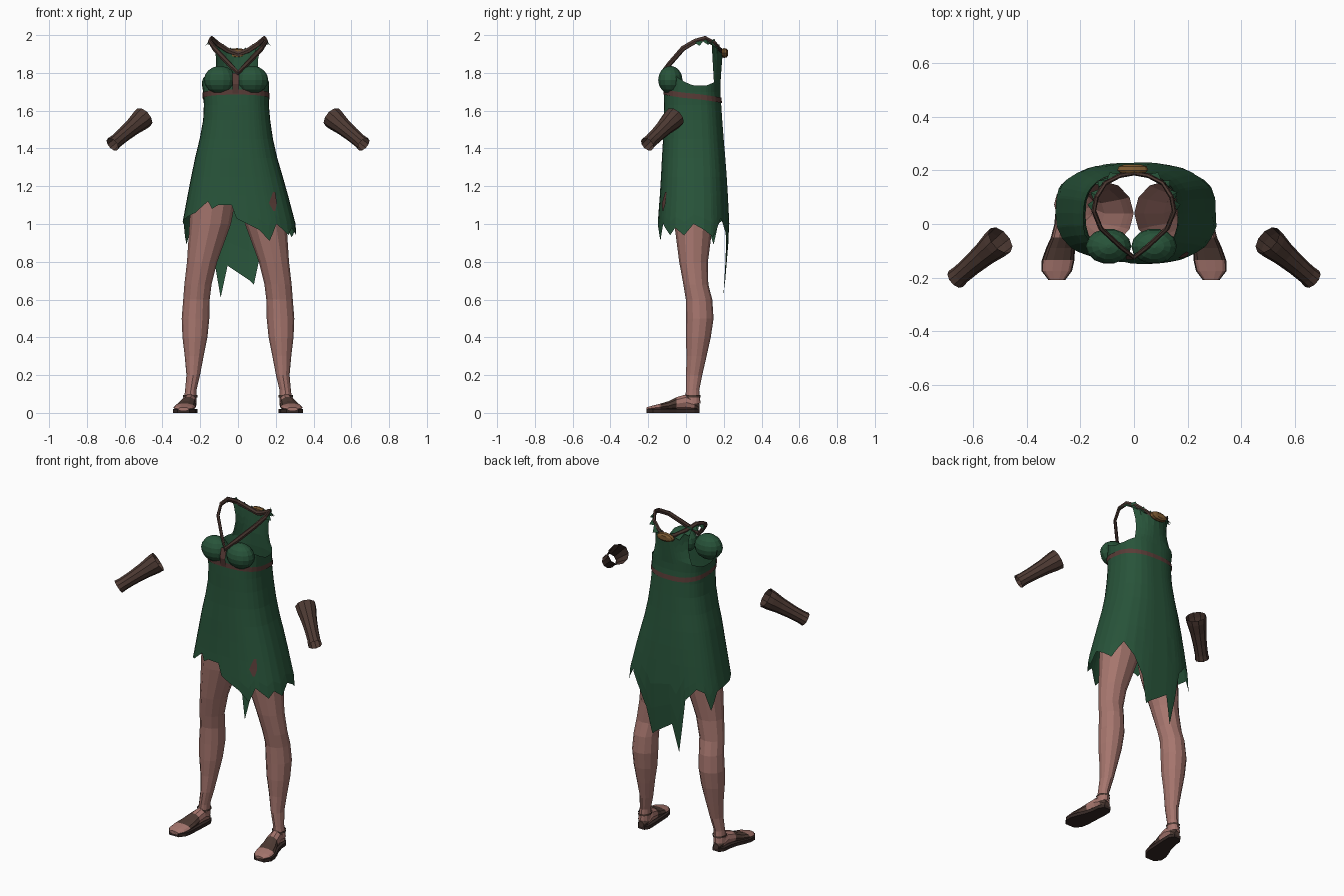
import bpy, bmesh, math
from mathutils import Vector

if "Cube" in bpy.data.objects:
    bpy.data.objects.remove(bpy.data.objects["Cube"])

def material(name, rgb):
    m = bpy.data.materials.new(name)
    m.diffuse_color = (*rgb, 1)
    m.use_nodes = True
    m.node_tree.nodes["Principled BSDF"].inputs["Base Color"].default_value = m.diffuse_color
    return m

GREEN = material("forest green cloth", (.021, .088, .042))
SKIN = material("rosy skin", (.38, .18, .155))
LEATHER = material("dark leather", (.075, .042, .033))
TRIM = material("red brown trim", (.10, .045, .038))
SOLE = material("dark sole", (.035, .021, .018))
BRONZE = material("bronze", (.20, .10, .03))

def lerp_table(table, t):
    """Linear lookup in rows of (key, values...) with rising keys."""
    if t <= table[0][0]:
        return table[0][1:]
    for p, q in zip(table, table[1:]):
        if t <= q[0]:
            f = (t - p[0]) / (q[0] - p[0])
            return tuple(a + (b - a) * f for a, b in zip(p[1:], q[1:]))
    return table[-1][1:]

def loft(name, rings, mats, closed=True, cap=False, rule=None):
    """Skin a list of equal-length point rows."""
    bm = bmesh.new()
    rows = [[bm.verts.new(p) for p in r] for r in rings]
    n = len(rows[0])
    for a, b in zip(rows, rows[1:]):
        for i in range(n if closed else n - 1):
            j = (i + 1) % n
            bm.faces.new((a[i], a[j], b[j], b[i]))
    if cap:
        bm.faces.new(rows[0])
        bm.faces.new(rows[-1])
    bmesh.ops.recalc_face_normals(bm, faces=bm.faces[:])
    if rule:
        for f in bm.faces:
            f.material_index = rule(f.calc_center_median())
    me = bpy.data.meshes.new(name)
    bm.to_mesh(me)
    bm.free()
    for m in mats:
        me.materials.append(m)
    ob = bpy.data.objects.new(name, me)
    bpy.context.collection.objects.link(ob)
    return ob

def tube(name, path, radii, mat, sides=10, flat=1.0, loop=False):
    """Tube along a path; flat squeezes the sideways radius."""
    pts = [Vector(p) for p in path]
    n, rings = len(pts), []
    for i, p in enumerate(pts):
        if loop:
            d = pts[(i + 1) % n] - pts[i - 1]
        else:
            d = pts[min(i + 1, n - 1)] - pts[max(i - 1, 0)]
        side = d.cross(Vector((0, 0, 1))).normalized()
        up = side.cross(d).normalized()
        r = radii[i % len(radii)]
        rings.append([p + side * r * flat * math.cos(k * math.tau / sides)
                      + up * r * math.sin(k * math.tau / sides) for k in range(sides)])
    if loop:
        rings.append(rings[0])
    return loft(name, rings, [mat])

# Dress body: z, centre x, half width, front y, back y
BODY = [(.6, .005, .31, -.15, .20), (.9, .005, .31, -.15, .225), (1.0, .005, .30, -.15, .23),
        (1.2, -.003, .255, -.135, .22), (1.4, -.012, .205, -.125, .205),
        (1.5, -.006, .183, -.118, .195), (1.6, -.008, .172, -.118, .19),
        (1.68, -.01, .172, -.115, .182), (1.78, -.015, .182, -.115, .182),
        (1.85, -.01, .15, -.10, .18)]
# Ragged hem and neckline heights by angle (90 = back, 270 = front)
HEM = [(0, 1.0), (12, .97), (28, .93), (45, 1.03), (62, .95), (74, .84), (80, .68), (97, .78),
       (103, .61), (109, .80), (114, .95), (130, 1.02), (142, 1.0), (150, .89), (165, 1.0),
       (190, 1.02), (222, 1.06), (240, 1.12), (246, 1.08), (253, 1.10), (266, 1.10),
       (269, 1.03), (275, 1.0), (285, .97), (296, .91), (306, 1.0), (325, .94), (335, .98),
       (350, .94), (360, 1.0)]
TOP = [(0, 1.735), (20, 1.73), (45, 1.75), (90, 1.78), (135, 1.75), (160, 1.73), (180, 1.735),
       (205, 1.775), (225, 1.80), (240, 1.83), (255, 1.82), (270, 1.78), (285, 1.82),
       (300, 1.83), (315, 1.80), (335, 1.775), (360, 1.735)]

def dress_point(deg, z, off=0.0):
    cx, rx, yf, yb = lerp_table(BODY, z)
    c, s = math.cos(math.radians(deg)), math.sin(math.radians(deg))
    c = math.copysign(abs(c) ** .78, c)
    s = math.copysign(abs(s) ** .78, s)
    return Vector((cx + (rx + off) * c, (yf + yb) / 2 + ((yb - yf) / 2 + off) * s, z))

angles = sorted(set(range(0, 360, 12)) | {h[0] for h in HEM if h[0] < 360})
rows = []
for t in (1, .66, .33):
    rows.append([dress_point(a, 1.15 + (lerp_table(HEM, a)[0] - 1.15) * t) for a in angles])
for z in (1.15, 1.25, 1.35, 1.45, 1.55, 1.63, 1.70):
    rows.append([dress_point(a, z) for a in angles])
rows.append([dress_point(a, lerp_table(TOP, a)[0]) for a in angles])
loft("dress", rows, [GREEN])

# Bust cups
for side, cx in (("left", -.095), ("right", .075)):
    rings = []
    for i in range(9):
        v = math.pi * (.03 + .94 * i / 8)
        rings.append([(cx + .085 * math.sin(v) * math.cos(k * math.tau / 14),
                       -.083 + .066 * math.sin(v) * math.sin(k * math.tau / 14),
                       1.763 - .074 * math.cos(v)) for k in range(14)])
    loft("bust_cup_" + side, rings, [GREEN], cap=True)

# Band under the bust, centre tie and patch near the hem
band = [[dress_point(a, 1.677 - .022 * math.sin(math.radians(a)) + h, .005)
         for a in range(0, 360, 12)] for h in (-.014, .014)]
loft("under_bust_band", band, [TRIM])
loft("bust_tie", [[(-.03 + dx, y, z) for dx in (0, .036)]
                  for z, y in ((1.69, -.123), (1.74, -.133), (1.80, -.118))], [TRIM], closed=False)
loft("hem_patch", [[dress_point(a, z, .006) for a in arc]
                   for z, arc in ((1.07, (304, 307)), (1.11, (300, 312)), (1.17, (309, 313)))],
     [TRIM], closed=False)

# Neck strap: half path from the front point, mirrored into a loop
half = [(0, -.125, 1.80), (.05, -.085, 1.85), (.125, -.015, 1.93), (.15, .05, 1.968),
        (.14, .10, 1.982), (.11, .15, 1.955), (.055, .18, 1.92), (0, .19, 1.90)]
loop = half + [(-x, y, z) for x, y, z in half[-2:0:-1]]
tube("neck_strap", loop, [.015], LEATHER, sides=6, flat=.6, loop=True)

# Back panel rising from the dress to the strap with a ragged top edge
rows = []
for r in range(6):
    t = r / 5
    row = []
    for i in range(15):
        u = 1 - i / 7
        low = dress_point(90 - 44 * u, 1.74)
        rag = (.025 if i % 2 else -.005)
        high = Vector((.135 * u, .195 - .06 * u * u, 1.905 + .07 * u * u + rag))
        p = low.lerp(high, t)
        p.x *= 1 - .18 * math.sin(math.pi * t)
        row.append(p)
    rows.append(row)
loft("back_panel", rows, [GREEN], closed=False)

# Ragged collar fringe beside the strap
for side, s in (("left", -1), ("right", 1)):
    inner, outer = [], []
    for i in range(9):
        f = 3 + i * .375
        a, b = Vector(half[int(f)]), Vector(half[min(int(f) + 1, 7)])
        p = a.lerp(b, f % 1)
        d = Vector((p.x, p.y - .05, 0)).normalized() * (.028 if i % 2 else .008)
        inner.append((s * p.x, p.y, p.z + .004))
        outer.append((s * (p.x + d.x), p.y + d.y, p.z - (.03 if i % 2 else .012)))
    loft("collar_fringe_" + side, [inner, outer], [GREEN], closed=False)

# Oval clasp at the nape
clasp = [[(-.005 + w * math.cos(k * math.tau / 12), y, 1.905 + w * .45 * math.sin(k * math.tau / 12))
          for k in range(12)] for y, w in ((.19, .045), (.2, .058), (.215, .052), (.222, .03))]
loft("nape_clasp", clasp, [BRONZE], cap=True)

# Leg sections: z, centre x, centre y, half width, half depth
LEG = [(1.22, .118, .04, .117, .12), (1.10, .135, .04, .117, .11), (1.0, .147, .04, .110, .102),
       (.8, .19, .04, .080, .076), (.68, .212, .052, .072, .066), (.6, .22, .069, .070, .070),
       (.5, .225, .073, .073, .073), (.4, .228, .065, .066, .066), (.3, .232, .056, .05, .053),
       (.2, .237, .043, .036, .043), (.12, .25, .035, .03, .035), (.05, .255, .035, .034, .042)]
# Foot sections: y, centre x, half width, top z
FOOT = [(.072, .253, .018, .045), (.045, .254, .035, .075), (0, .256, .037, .10),
        (-.05, .264, .042, .085), (-.09, .274, .050, .064), (-.135, .283, .057, .050),
        (-.175, .288, .053, .040), (-.208, .288, .028, .030)]

for side, s in (("left", -1), ("right", 1)):
    legs = [[(s * (cx + rx * math.cos(k * math.tau / 12)), cy + ry * math.sin(k * math.tau / 12), z)
             for k in range(12)] for z, cx, cy, rx, ry in LEG]
    loft("leg_" + side, legs, [SKIN])
    feet = [[(s * (cx + w * math.cos(k * math.tau / 10)), y,
              .012 + (top - .012) * (.5 + .5 * math.sin(k * math.tau / 10))) for k in range(10)]
            for y, cx, w, top in FOOT]
    loft("foot_" + side, feet, [SKIN, LEATHER], cap=True,
         rule=lambda c: 1 if -.14 < c.y < -.06 or c.y > .03 else 0)
    # Sandal sole follows the foot outline
    edge = [(s * (cx + w + .004), y) for y, cx, w, h in FOOT]
    edge += [(s * (cx - w - .004), y) for y, cx, w, h in reversed(FOOT)]
    loft("sole_" + side, [[(x, y, z) for x, y in edge] for z in (0, .02)], [SOLE], cap=True)
    # Thin ankle strap
    ring = [[(s * (.253 + .038 * math.cos(k * math.tau / 12)),
              .035 + .043 * math.sin(k * math.tau / 12), z) for k in range(12)] for z in (.082, .094)]
    loft("ankle_strap_" + side, ring, [LEATHER])
    # Open forearm bracer, wide at the elbow
    a, b = Vector((s * .498, -.06, 1.565)), Vector((s * .665, -.205, 1.422))
    tube("bracer_" + side, [a.lerp(b, t) for t in (0, .12, .35, .65, .88, 1)],
         [.058, .056, .046, .039, .037, .040], LEATHER)
